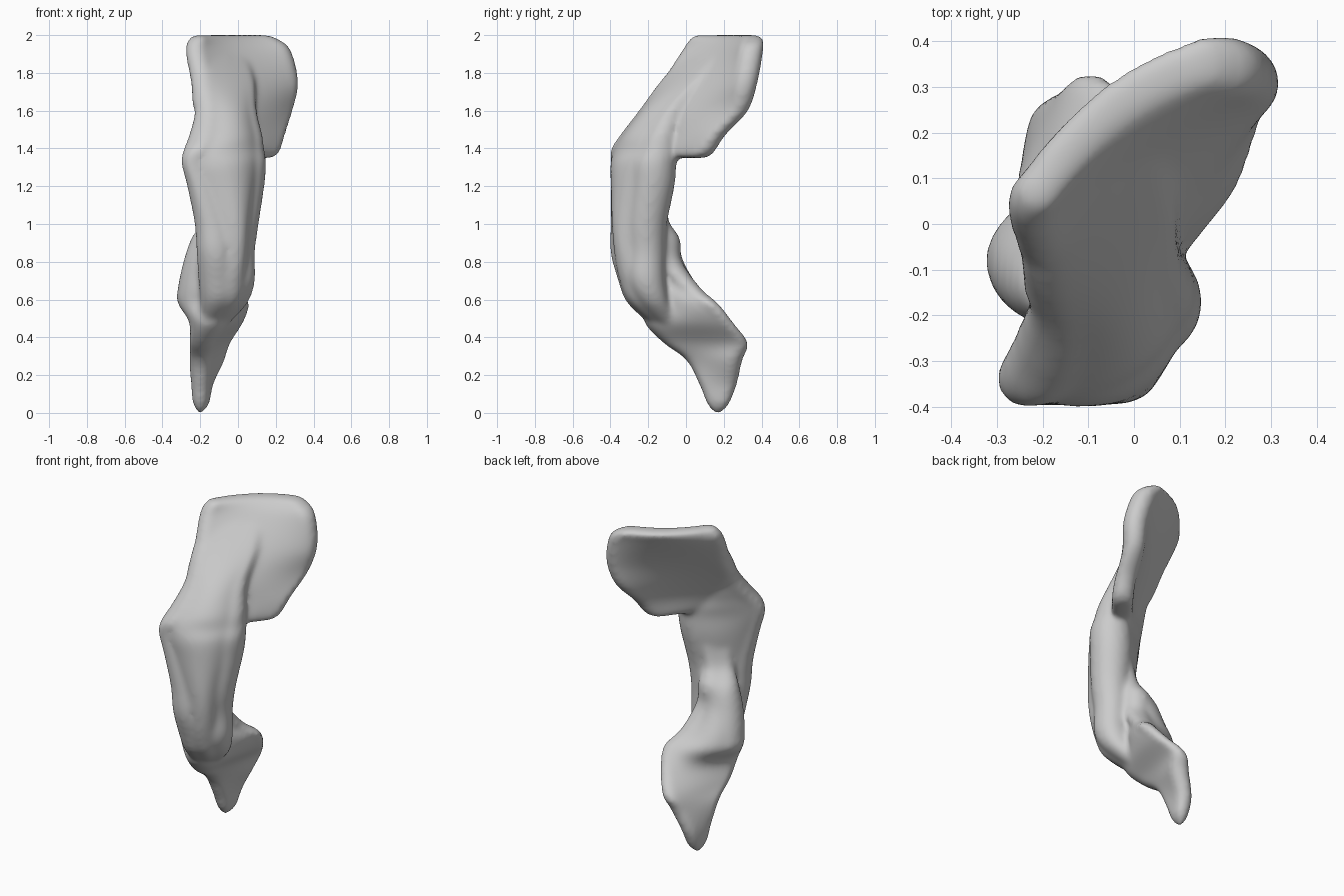
import bpy
import bmesh
from math import pi, cos, sin, atan2
from mathutils import Vector

cube = bpy.data.objects.get("Cube")
if cube:
    bpy.data.objects.remove(cube)

bone = bpy.data.materials.new("plain_grey")
bone.use_nodes = True
grey = (0.6, 0.6, 0.6, 1)
bone.diffuse_color = grey
bone.node_tree.nodes["Principled BSDF"].inputs["Base Color"].default_value = grey

# Each slice, in hundredths: height, left end x y, right end x y,
# left radius, right radius, bow of the middle (positive towards the back),
# extra thickness of the middle
SHAFT = [
    (46, -16, -13, -10, -9, 5, 4, 0, 1),
    (58, -11, -22, -3, -17, 9, 8, -1, 1),
    (70, -11, -26, -1, -21, 10, 10, -1, 1),
    (85, -12, -30, -1, -21, 10, 10, -2, 2),
    (100, -14, -31, 0, -21, 9, 11, -2, 3),
    (120, -20, -33, 2, -18, 7, 12, -2, 4),
    (132, -24, -34, 3, -17, 6, 12, -2, 4),
    (139, -21, -32, 3, -15, 8, 11, -1, 3),
    (147, -17, -26, 4, -13, 9, 9, -1, 3),
    (160, -15, -17, 3, -7, 8, 7, -1, 2),
    (175, -18, -7, 3, 6, 7, 6, 0, 1),
    (190, -20, 4, 0, 20, 5, 5, 0, 0),
]
PLATE = [
    (135, 0, -11, 13, 6, 4, 5, 0, 0),
    (138, 0, -11, 16, 9, 6, 6, 0, 0),
    (147, -5, -12, 19, 15, 6, 6, -1, 0),
    (160, -15, -15, 23, 27, 8, 6, -2, 0),
    (175, -18, -6, 25, 31, 7, 7, 0, 0),
    (192, -22, 4, 21, 34, 6, 7, 3, 0),
    (198, -21, 7, 15, 35, 5, 6, 4, 0),
    (200, -20, 8, 11, 34, 3, 4, 4, 0),
]
BLADE = [
    (0, -20, 16, -20, 18, 1, 1, 0, 0),
    (5, -20, 15, -19, 19, 4, 4, 0, 0),
    (15, -20, 12, -18, 22, 5, 5, 0, 0),
    (28, -20, 6, -13, 24, 6, 6, 0, 0),
    (37, -19, -5, -9, 28, 7, 5, 0, 0),
    (48, -16, -12, -2, 20, 10, 5, 0, 1),
    (58, -20, -8, 1, 12, 12, 5, 0, 3),
    (66, -20, -9, -5, 2, 12, 6, 0, 3),
    (80, -19, -12, -10, -10, 10, 8, 0, 1),
    (92, -17, -14, -11, -12, 8, 9, 0, 0),
    (102, -14, -19, -8, -15, 5, 6, 0, 0),
    (115, -12, -21, -4, -14, 5, 5, 0, 0),
]


def blend(a, b, c, d, t):
    """Smooth curve from b to c."""
    return b + 0.5 * t * (c - a + t * (2 * a - 5 * b + 4 * c - d + t * (3 * (b - c) + d - a)))


def smooth_slices(rows, steps=6):
    """Fill in slices between the given ones."""
    last = len(rows) - 1
    for i in range(last):
        four = [rows[max(0, min(last, i + k))] for k in (-1, 0, 1, 2)]
        for s in range(steps):
            yield [blend(*column, s / steps) for column in zip(*four)]
    yield rows[last]


def outline(row, sides=10):
    """Rounded band that follows a bowed line between its two ends."""
    z, ax, ay, bx, by, ra, rb, bow, swell = (value / 100 for value in row)
    a, b = Vector((ax, ay)), Vector((bx, by))
    along = (b - a).normalized()
    normal = Vector((-along.y, along.x))

    def side(t, sign):
        middle = 4 * t * (1 - t)
        centre = a.lerp(b, t) + normal * bow * middle
        return centre + sign * normal * (ra + (rb - ra) * t + swell * middle)

    def cap(centre, radius, start):
        base = atan2(along.y, along.x) + start
        angles = [base + pi * k / sides for k in range(1, sides)]
        return [centre + radius * Vector((cos(w), sin(w))) for w in angles]

    ts = [k / sides for k in range(sides + 1)]
    ring = [side(t, -1) for t in ts] + cap(b, rb, -pi / 2)
    ring += [side(1 - t, 1) for t in ts] + cap(a, ra, pi / 2)
    return [(p.x, p.y, z) for p in ring]


def loft(bm, rows):
    rings = [[bm.verts.new(p) for p in outline(row)] for row in smooth_slices(rows)]
    for low, high in zip(rings, rings[1:]):
        for k in range(len(low)):
            bm.faces.new((low[k - 1], low[k], high[k], high[k - 1]))
    bm.faces.new(list(reversed(rings[0])))
    bm.faces.new(rings[-1])


# Thick shaft, flared plate above it and hooked blade beneath
bm = bmesh.new()
for part in (SHAFT, PLATE, BLADE):
    loft(bm, part)
mesh = bpy.data.meshes.new("curved_bone")
bm.to_mesh(mesh)
bm.free()
mesh.materials.append(bone)
body = bpy.data.objects.new("curved_bone", mesh)
bpy.context.collection.objects.link(body)

# Fuse the parts into one soft skin
fuse = body.modifiers.new("fuse", 'REMESH')
fuse.mode = 'VOXEL'
fuse.voxel_size = 0.014
fuse.use_smooth_shade = True
soften = body.modifiers.new("soften", 'SMOOTH')
soften.factor = 0.5
soften.iterations = 14
